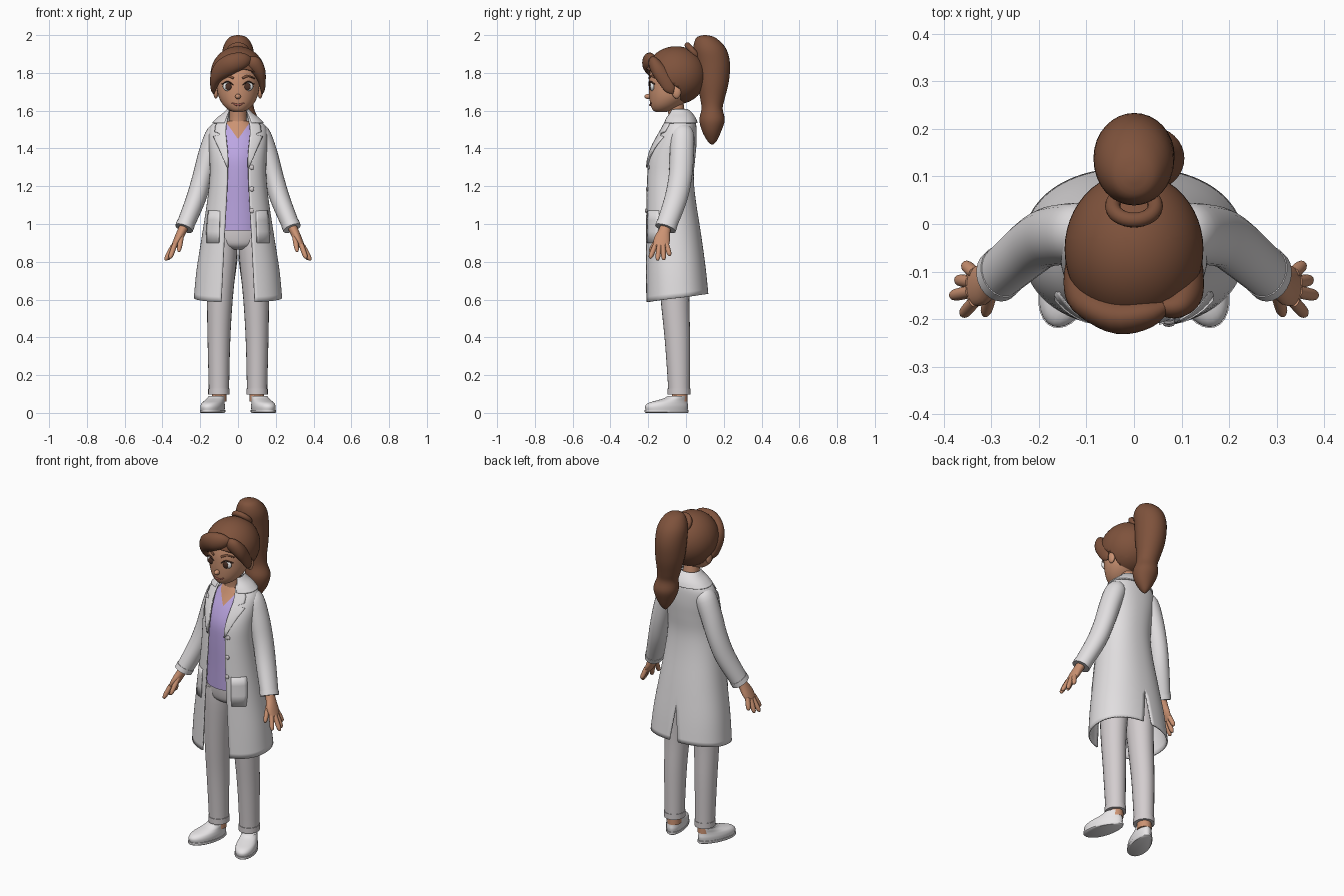
import bpy, bmesh, math
from mathutils import Vector, Matrix

def material(name, col):
    m = bpy.data.materials.new(name)
    m.diffuse_color = (*col, 1)
    return m

COAT = material("coat_white", (0.76, 0.74, 0.75))
PANTS = material("trouser_grey", (0.65, 0.61, 0.62))
SHOE = material("shoe_white", (0.80, 0.78, 0.79))
SHIRT = material("lilac", (0.50, 0.38, 0.76))
SKIN = material("skin", (0.60, 0.29, 0.17))
HAIR = material("brown_hair", (0.21, 0.085, 0.045))
WHITE = material("eye_white", (0.85, 0.85, 0.85))
IRIS = material("dark_brown", (0.07, 0.03, 0.02))
LIPS = material("lips", (0.48, 0.15, 0.11))

def finish(name, bm, mats, mirror=False, thick=0):
    bmesh.ops.recalc_face_normals(bm, faces=bm.faces[:])
    me = bpy.data.meshes.new(name)
    bm.to_mesh(me)
    bm.free()
    ob = bpy.data.objects.new(name, me)
    bpy.context.collection.objects.link(ob)
    for m in (mats if isinstance(mats, list) else [mats]):
        me.materials.append(m)
    if mirror:
        ob.modifiers.new("mirror", 'MIRROR')
    if thick:
        s = ob.modifiers.new("thickness", 'SOLIDIFY')
        s.thickness, s.offset = thick, 0
    return ob

def spline(rows, n=4):
    """Smooth interpolation through rows of numbers."""
    rows = [Vector(r) for r in rows]
    out = []
    for i in range(len(rows) - 1):
        p0, p1, p2 = rows[max(i - 1, 0)], rows[i], rows[i + 1]
        p3 = rows[min(i + 2, len(rows) - 1)]
        for k in range(n):
            t = k / n
            out.append(0.5 * (2 * p1 + (p2 - p0) * t + (2 * p0 - 5 * p1 + 4 * p2 - p3) * t * t
                              + (3 * p1 - p0 - 3 * p2 + p3) * t ** 3))
    return out + [rows[-1]]

def tube_bm(rows, flat=False, sides=24):
    """Rows are x, y, z, radius across, radius along y."""
    bm = bmesh.new()
    rows = spline(rows)
    P = [Vector(r[:3]) for r in rows]
    rings = []
    for i, r in enumerate(rows):
        d = Vector((0, 0, 1)) if flat else (P[min(i + 1, len(P) - 1)] - P[max(i - 1, 0)]).normalized()
        v = (Vector((0, 1, 0)) - d * d.y).normalized()
        u = v.cross(d)
        rings.append([bm.verts.new(P[i] + u * r[3] * math.cos(a) + v * r[4] * math.sin(a))
                      for a in (2 * math.pi * k / sides for k in range(sides))])
    for A, B in zip(rings, rings[1:]):
        for k in range(sides):
            j = (k + 1) % sides
            bm.faces.new((A[k], A[j], B[j], B[k]))
    bm.faces.new(rings[0])
    bm.faces.new(rings[-1])
    return bm

def tube(name, rows, mat, mirror=False, flat=False, sides=24):
    return finish(name, tube_bm(rows, flat, sides), mat, mirror)

def ball(name, c, s, mat, mirror=False, seg=24):
    bm = bmesh.new()
    bmesh.ops.create_uvsphere(bm, u_segments=seg, v_segments=seg // 2, radius=1,
                              matrix=Matrix.Translation(c) @ Matrix.Diagonal((*s, 1)))
    return finish(name, bm, mat, mirror)

# ---- coat: half shell from front opening to back vent, mirrored ----
N = 2.25
def shell(name, rows, mat, thick, vent=0):
    bm = bmesh.new()
    rings = []
    for z, rx, yf, yb, gap, tilt in rows:
        a0 = math.asin(min(1, (gap / rx)) ** (N / 2))
        a1 = math.pi - math.asin((max(0, vent - z) * 0.12 / rx) ** (N / 2))
        ring = []
        for k in range(33):
            a = a0 + (a1 - a0) * k / 32
            c = math.cos(a)
            ring.append(bm.verts.new((rx * abs(math.sin(a)) ** (2 / N),
                (yf + yb) / 2 - (yb - yf) / 2 * math.copysign(abs(c) ** (2 / N), c),
                z + tilt * (1 - c) / 2)))
        rings.append(ring)
    for A, B in zip(rings, rings[1:]):
        for k in range(32):
            bm.faces.new((A[k], A[k + 1], B[k + 1], B[k]))
    return finish(name, bm, mat, True, thick)

# z, half width, front y, back y, half opening, hem tilt
coat_rows = spline([(0.585, 0.23, -0.215, 0.115, 0.088, 0.045), (0.75, 0.215, -0.215, 0.10, 0.08, 0.02),
    (0.95, 0.185, -0.215, 0.075, 0.07, 0), (1.13, 0.158, -0.212, 0.047, 0.06, 0),
    (1.25, 0.146, -0.208, 0.037, 0.055, 0), (1.35, 0.147, -0.198, 0.045, 0.055, 0),
    (1.43, 0.152, -0.168, 0.052, 0.062, 0), (1.50, 0.148, -0.128, 0.052, 0.068, 0),
    (1.54, 0.122, -0.108, 0.046, 0.062, 0), (1.57, 0.085, -0.095, 0.03, 0.054, 0),
    (1.585, 0.062, -0.088, 0.012, 0.046, 0)])
shell("lab_coat", coat_rows, COAT, 0.008, 0.82)
shell("coat_collar", spline([(1.605, 0.056, -0.088, 0.008, 0.044, 0), (1.585, 0.076, -0.097, 0.03, 0.052, 0),
    (1.56, 0.108, -0.112, 0.048, 0.062, 0), (1.535, 0.134, -0.122, 0.058, 0.07, 0)]), COAT, 0.008)

def coat_y(x, z):
    i = max(k for k in range(len(coat_rows) - 1) if coat_rows[k][0] <= z or k == 0)
    A, B = coat_rows[i], coat_rows[i + 1]
    r = A.lerp(B, min(1, max(0, (z - A[0]) / (B[0] - A[0]))))
    f = max(0, 1 - (min(1, abs(x) / r[1])) ** N) ** (1 / N)
    return (r[2] + r[3]) / 2 - (r[3] - r[2]) / 2 * f

def patch(name, rows, mat, off, thick):
    """Plate lying on the coat front; rows are z, inner x, outer x."""
    bm = bmesh.new()
    grid = []
    for z, x0, x1 in rows:
        xs = [x0 + (x1 - x0) * k / 6 for k in range(7)]
        grid.append([bm.verts.new((x, coat_y(x, z) - off, z)) for x in xs])
    for A, B in zip(grid, grid[1:]):
        for k in range(6):
            bm.faces.new((A[k], A[k + 1], B[k + 1], B[k]))
    return finish(name, bm, mat, True, thick)

patch("lapel", [(1.30, 0.052, 0.058), (1.34, 0.052, 0.075), (1.38, 0.054, 0.092), (1.42, 0.058, 0.11),
                (1.462, 0.062, 0.13), (1.47, 0.063, 0.096), (1.48, 0.064, 0.1), (1.487, 0.064, 0.122),
                (1.52, 0.062, 0.118), (1.55, 0.056, 0.095), (1.575, 0.05, 0.075)], COAT, 0.009, 0.008)
patch("pocket", [(0.90, 0.10, 0.165), (0.96, 0.098, 0.166), (1.02, 0.096, 0.162), (1.07, 0.095, 0.155)],
      COAT, 0.006, 0.006)
for z in (1.30, 1.185, 1.07):
    ball("button", (0.073, coat_y(0.073, z) - 0.006, z), (0.013, 0.007, 0.013), PANTS, seg=16)

# ---- sleeves and hands ----
tube("sleeve", [(0.085, -0.02, 1.51, 0.03, 0.035), (0.112, -0.02, 1.478, 0.056, 0.062),
    (0.15, -0.022, 1.38, 0.057, 0.064), (0.188, -0.03, 1.25, 0.053, 0.062),
    (0.224, -0.055, 1.13, 0.052, 0.06), (0.285, -0.108, 0.98, 0.046, 0.054)], COAT, True)
tube("sleeve_cuff", [(0.276, -0.10, 1.002, 0.049, 0.057), (0.286, -0.109, 0.977, 0.049, 0.057)], COAT, True)
tube("palm", [(0.28, -0.104, 1.0, 0.024, 0.028), (0.298, -0.115, 0.96, 0.024, 0.032),
    (0.32, -0.128, 0.915, 0.021, 0.043), (0.342, -0.134, 0.875, 0.014, 0.038)], SKIN, True)
for nm, a, b in (("index_finger", (0.335, -0.162, 0.89), (0.358, -0.188, 0.825)),
                 ("middle_finger", (0.343, -0.142, 0.885), (0.38, -0.15, 0.815)),
                 ("ring_finger", (0.343, -0.122, 0.885), (0.369, -0.118, 0.817)),
                 ("little_finger", (0.335, -0.104, 0.895), (0.354, -0.087, 0.838)),
                 ("thumb", (0.298, -0.135, 0.945), (0.312, -0.186, 0.862))):
    A, B = Vector(a), Vector(b)
    tube(nm, [(*A.lerp(B, t), r, r) for t, r in ((0, 0.013), (0.5, 0.0135), (0.9, 0.012), (1.08, 0.007),
                                                 (1.12, 0.001))], SKIN, True, sides=12)

# ---- shirt torso with skin above the V neckline ----
bm = tube_bm([(0, -0.075, 0.965, 0.135, 0.106), (0, -0.08, 1.10, 0.125, 0.103), (0, -0.083, 1.25, 0.122, 0.103),
    (0, -0.073, 1.35, 0.128, 0.108), (0, -0.06, 1.43, 0.13, 0.092), (0, -0.045, 1.5, 0.10, 0.066),
    (0, -0.04, 1.545, 0.058, 0.048)], True, 40)
for s in (-1, 1):
    bmesh.ops.bisect_plane(bm, geom=bm.verts[:] + bm.edges[:] + bm.faces[:],
                           plane_co=(0, 0, 1.45), plane_no=(s * 1.4, 0, -1))
for f in bm.faces:
    c = f.calc_center_median()
    f.material_index = int(c.z > 1.45 + 1.4 * abs(c.x))
finish("shirt", bm, [SHIRT, SKIN])
tube("neck", [(0, -0.042, 1.49, 0.056, 0.052), (0, -0.045, 1.55, 0.046, 0.044), (0, -0.06, 1.65, 0.046, 0.046)],
     SKIN, flat=True)

# ---- trousers, ankles, shoes ----
tube("trouser_hips", [(0, -0.07, 0.865, 0.05, 0.06), (0, -0.07, 0.89, 0.125, 0.088),
    (0, -0.07, 0.94, 0.145, 0.098), (0, -0.075, 1.0, 0.13, 0.095)], PANTS, flat=True, sides=32)
tube("trouser_leg", [(0.08, -0.068, 0.95, 0.068, 0.09), (0.083, -0.065, 0.85, 0.079, 0.09),
    (0.096, -0.058, 0.6, 0.068, 0.076), (0.101, -0.045, 0.38, 0.06, 0.067),
    (0.101, -0.037, 0.14, 0.054, 0.058), (0.101, -0.037, 0.1, 0.054, 0.058)], PANTS, True, True)
tube("trouser_cuff", [(0.101, -0.037, 0.13, 0.057, 0.061), (0.101, -0.037, 0.098, 0.057, 0.061)], PANTS, True, True)
tube("ankle", [(0.1, -0.033, 0.14, 0.038, 0.04), (0.1, -0.033, 0.06, 0.038, 0.042)], SKIN, True, True)

def shoe(name, rows, mat):
    """Rows are z, shift to heel, half length, half width."""
    bm = bmesh.new()
    ax, side = Vector((0.33, -0.944, 0)), Vector((0.944, 0.33, 0))
    rings = []
    for z, sh, hl, hw in rows:
        ring = []
        for k in range(32):
            a = 2 * math.pi * k / 32
            w = hw * (1 + 0.13 * math.cos(a))
            ring.append(bm.verts.new(Vector((0.131, -0.102, z)) + ax * (hl * math.cos(a) - sh)
                                     + side * w * math.sin(a)))
        rings.append(ring)
    for A, B in zip(rings, rings[1:]):
        for k in range(32):
            j = (k + 1) % 32
            bm.faces.new((A[k], A[j], B[j], B[k]))
    bm.faces.new(rings[0])
    bm.faces.new(rings[-1])
    return finish(name, bm, mat, True)

shoe("shoe", spline([(0.012, 0, 0.116, 0.053), (0.035, 0, 0.119, 0.055), (0.053, 0.008, 0.108, 0.052),
    (0.066, 0.03, 0.084, 0.047), (0.078, 0.05, 0.062, 0.044), (0.09, 0.06, 0.052, 0.042)]), SHOE)
shoe("shoe_sole", [(0, 0, 0.117, 0.053), (0.004, 0, 0.122, 0.057), (0.016, 0, 0.122, 0.057)], SHOE)

# ---- head and face ----
tube("head", [(0, -0.135, 1.592, 0.018, 0.022), (0, -0.122, 1.603, 0.048, 0.053), (0, -0.105, 1.63, 0.078, 0.083),
    (0, -0.086, 1.67, 0.101, 0.108), (0, -0.075, 1.72, 0.112, 0.122), (0, -0.07, 1.78, 0.115, 0.125),
    (0, -0.065, 1.85, 0.1, 0.11), (0, -0.06, 1.9, 0.055, 0.06)], SKIN, flat=True, sides=40)
ball("nose", (0, -0.2, 1.675), (0.015, 0.02, 0.014), SKIN)
ball("ear", (0.117, -0.05, 1.70), (0.014, 0.024, 0.036), SKIN, True)
ball("eye", (0.053, -0.178, 1.728), (0.028, 0.013, 0.024), WHITE, True)
ball("iris", (0.05, -0.188, 1.727), (0.017, 0.007, 0.019), IRIS, True)
tube("upper_lash", [(0.024, -0.191, 1.735, 0.003, 0.004), (0.053, -0.19, 1.754, 0.004, 0.005),
    (0.085, -0.167, 1.74, 0.003, 0.004)], IRIS, True, sides=8)
tube("eyebrow", [(0.024, -0.195, 1.772, 0.006, 0.004), (0.055, -0.184, 1.784, 0.006, 0.005),
    (0.088, -0.155, 1.77, 0.003, 0.004)], HAIR, True, sides=8)
tube("mouth", [(-0.034, -0.182, 1.642, 0.002, 0.003), (0, -0.19, 1.63, 0.006, 0.005),
    (0.034, -0.182, 1.642, 0.002, 0.003)], LIPS, sides=10)

# ---- hair: cap trimmed along the hairline, swept fringe, ponytail ----
bm = bmesh.new()
bmesh.ops.create_uvsphere(bm, u_segments=48, v_segments=28, radius=1,
    matrix=Matrix.Translation((0, -0.053, 1.787)) @ Matrix.Diagonal((0.142, 0.158, 0.15, 1)))
for co, no in (((0, -0.03, 1.715), (0, 0.6, 1)), ((0, -0.03, 1.7), (0, 1, 0))):
    bmesh.ops.bisect_plane(bm, geom=bm.verts[:] + bm.edges[:] + bm.faces[:], plane_co=co, plane_no=no)
cut = [f for f in bm.faces if f.calc_center_median().y < -0.03
       and f.calc_center_median().z < 1.715 - 0.6 * (f.calc_center_median().y + 0.03)]
bmesh.ops.delete(bm, geom=cut, context='FACES')
finish("hair_cap", bm, HAIR, thick=0.008)
tube("fringe_left", [(0.068, -0.172, 1.868, 0.015, 0.012), (0.03, -0.188, 1.865, 0.042, 0.03),
    (-0.03, -0.195, 1.85, 0.052, 0.037), (-0.085, -0.168, 1.815, 0.05, 0.036),
    (-0.118, -0.125, 1.77, 0.03, 0.042), (-0.13, -0.085, 1.715, 0.014, 0.03),
    (-0.128, -0.07, 1.69, 0.003, 0.004)], HAIR)
tube("fringe_right", [(0.055, -0.172, 1.875, 0.012, 0.012), (0.08, -0.172, 1.855, 0.038, 0.028),
    (0.108, -0.145, 1.815, 0.036, 0.04), (0.125, -0.11, 1.765, 0.022, 0.04),
    (0.131, -0.085, 1.715, 0.012, 0.028), (0.128, -0.07, 1.69, 0.003, 0.004)], HAIR)
tube("ponytail", [(0, 0.10, 2.0, 0.008, 0.008), (0, 0.106, 1.985, 0.05, 0.052), (0, 0.125, 1.93, 0.08, 0.086),
    (0, 0.141, 1.85, 0.085, 0.092), (0.005, 0.143, 1.75, 0.08, 0.083), (0.015, 0.14, 1.66, 0.066, 0.064),
    (0.025, 0.138, 1.61, 0.061, 0.056), (0.035, 0.138, 1.55, 0.071, 0.067), (0.04, 0.136, 1.49, 0.054, 0.05),
    (0.04, 0.138, 1.44, 0.024, 0.025), (0.04, 0.138, 1.42, 0.004, 0.004)], HAIR, flat=True, sides=32)
bpy.ops.mesh.primitive_torus_add(major_radius=0.045, minor_radius=0.016, major_segments=32, minor_segments=12,
                                 location=(0, 0.038, 1.912), rotation=(-0.85, 0, 0))
bpy.context.object.name = "hair_tie"
bpy.context.object.data.materials.append(HAIR)

# ---- smooth shading ----
for ob in bpy.data.objects:
    ob.select_set(True)
bpy.context.view_layer.objects.active = bpy.data.objects["lab_coat"]
bpy.ops.object.shade_smooth_by_angle(angle=math.radians(45))
